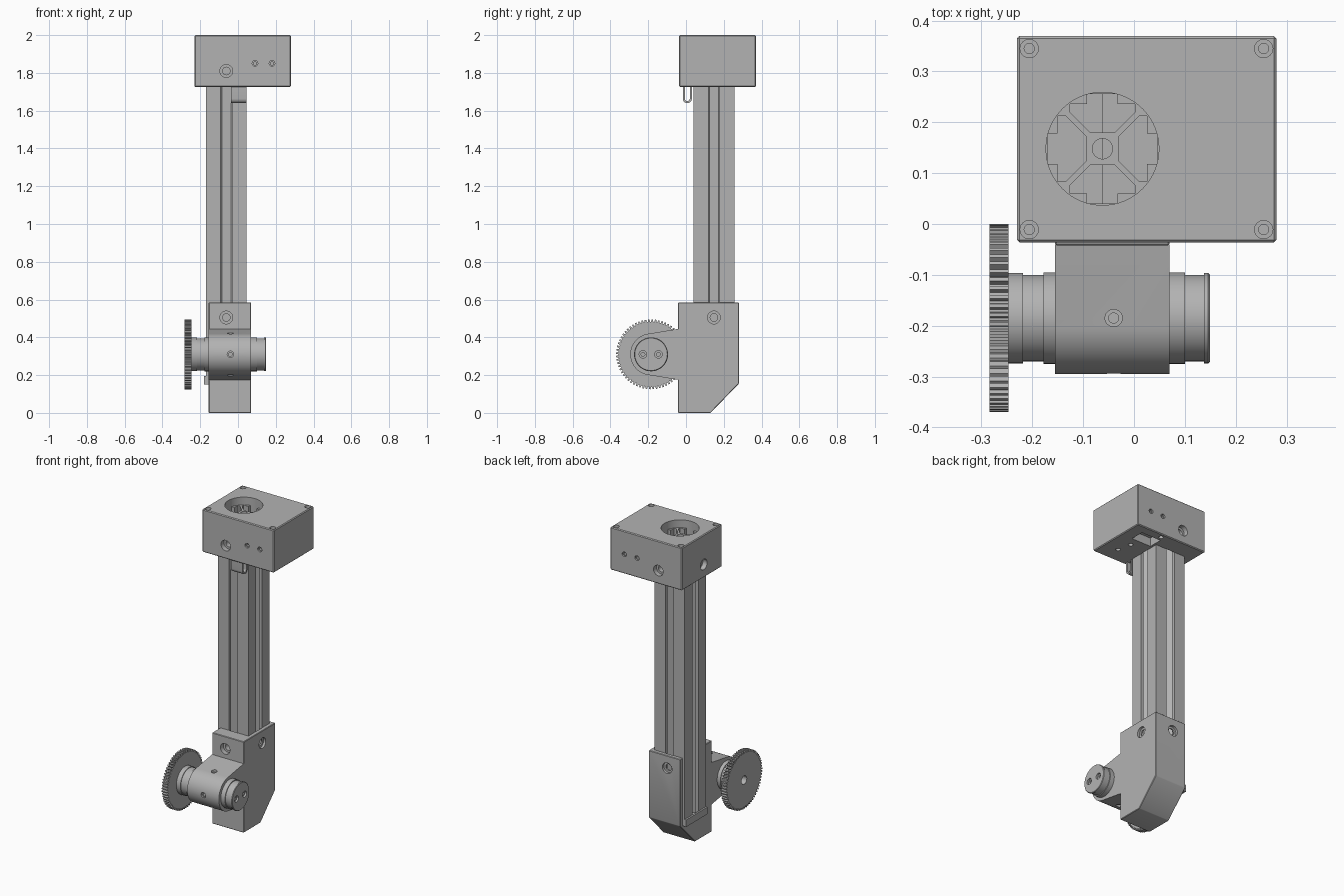
import bpy, bmesh
from math import sin, cos, pi, radians
from mathutils import Vector

cube = bpy.data.objects.get("Cube")
if cube:
    bpy.data.objects.remove(cube)

grey = bpy.data.materials.new("mid_grey")
grey.use_nodes = True
GREY = (0.45, 0.45, 0.45, 1)
grey.diffuse_color = GREY
grey.node_tree.nodes["Principled BSDF"].inputs["Base Color"].default_value = GREY

X, Y, Z = Vector((1, 0, 0)), Vector((0, 1, 0)), Vector((0, 0, 1))


def finish(name, bm):
    bmesh.ops.recalc_face_normals(bm, faces=bm.faces)
    mesh = bpy.data.meshes.new(name)
    bm.to_mesh(mesh)
    bm.free()
    mesh.materials.append(grey)
    mesh.shade_smooth()
    mesh.set_sharp_from_angle(angle=radians(25))
    obj = bpy.data.objects.new(name, mesh)
    bpy.context.scene.collection.objects.link(obj)
    return obj


def add_prism(bm, pts, axis, lo, hi):
    """Extrude a 2D outline along x (y, z points) or z (x, y points)."""
    def place(p, h):
        return (h, p[0], p[1]) if axis == "x" else (p[0], p[1], h)
    face = bm.faces.new([bm.verts.new(place(p, lo)) for p in pts])
    geo = bmesh.ops.extrude_face_region(bm, geom=[face])["geom"]
    shift = Vector((hi - lo, 0, 0) if axis == "x" else (0, 0, hi - lo))
    bmesh.ops.translate(bm, vec=shift, verts=[g for g in geo if isinstance(g, bmesh.types.BMVert)])


def add_box(bm, x0, x1, y0, y1, z0, z1):
    add_prism(bm, [(x0, y0), (x1, y0), (x1, y1), (x0, y1)], "z", z0, z1)


def add_lathe(bm, origin, direction, profile, sides=32):
    """Spin (distance, radius) steps around a line, with closed ends."""
    u = direction.orthogonal().normalized()
    v = direction.cross(u)
    rings = []
    for d, r in profile:
        c = Vector(origin) + direction * d
        rings.append([bm.verts.new(c + (u * cos(t) + v * sin(t)) * r)
                      for t in (2 * pi * i / sides for i in range(sides))])
    for a, b in zip(rings, rings[1:]):
        for i in range(sides):
            j = (i + 1) % sides
            bm.faces.new((a[i], a[j], b[j], b[i]))
    bm.faces.new(rings[0])
    bm.faces.new(rings[-1])


def add_bore(bm, origin, inward, wide, step, narrow, depth):
    add_lathe(bm, origin, inward, [(-0.03, wide), (step, wide), (step, narrow), (depth, narrow)], 24)


def soften(bm, width):
    bmesh.ops.recalc_face_normals(bm, faces=bm.faces)
    bmesh.ops.bevel(bm, geom=bm.edges[:], offset=width, segments=1, affect="EDGES")


def cut(obj, *cutters):
    """Subtract each cutter mesh from the object and discard the cutters."""
    helpers = []
    for bm in cutters:
        helper = finish("cutter", bm)
        helper.hide_render = True
        mod = obj.modifiers.new("cut", "BOOLEAN")
        mod.object, mod.operation, mod.solver = helper, "DIFFERENCE", "EXACT"
        helpers.append(helper)
    graph = bpy.context.evaluated_depsgraph_get()
    mesh = bpy.data.meshes.new_from_object(obj.evaluated_get(graph))
    obj.modifiers.clear()
    obj.data = mesh
    for helper in helpers:
        bpy.data.objects.remove(helper)
    mesh.materials.clear()
    mesh.materials.append(grey)
    mesh.shade_smooth()
    mesh.set_sharp_from_angle(angle=radians(25))


# Slotted post
PX, PY, HALF = -0.062, 0.148, 0.108
side = [(-HALF, HALF), (-0.03, HALF), (-0.03, 0.088), (-0.064, 0.088), (-0.064, 0.072), (-0.024, 0.032)]
side += [(-x, y) for x, y in reversed(side[1:])]
outline = []
for k in range(4):
    c, s = cos(-k * pi / 2), sin(-k * pi / 2)
    outline += [(PX + x * c - y * s, PY + x * s + y * c) for x, y in side]
bm = bmesh.new()
add_prism(bm, outline, "z", 0.165, 1.95)
post = finish("slotted_post", bm)
bm = bmesh.new()
add_lathe(bm, (PX, PY, 0.1), Z, [(0, 0.02), (2, 0.02)], 24)
cut(post, bm)

# Head box with socket, round opening and screw holes
bm = bmesh.new()
add_box(bm, -0.23, 0.28, -0.036, 0.37, 1.725, 2.0)
soften(bm, 0.005)
head = finish("head_box", bm)
socket, opening, holes = bmesh.new(), bmesh.new(), bmesh.new()
add_box(socket, PX - HALF, PX + HALF, PY - HALF, PY + HALF, 1.6, 1.95)
add_lathe(opening, (PX, PY, 1.9), Z, [(0, 0.111), (0.2, 0.111)], 64)
for x in (-0.206, 0.255):
    for y in (-0.011, 0.345):
        add_bore(holes, (x, y, 2), -Z, 0.018, 0.02, 0.01, 0.12)
for y, inward in ((-0.036, Y), (0.37, -Y)):
    add_bore(holes, (PX, y, 1.81), inward, 0.034, 0.03, 0.02, 0.06)
    for x in (0.09, 0.18):
        add_bore(holes, (x, y, 1.85), inward, 0.015, 0.01, 0.009, 0.05)
add_bore(holes, (-0.23, PY, 1.81), X, 0.034, 0.03, 0.02, 0.05)
add_box(holes, 0.06, 0.2, 0.22, 0.31, 1.6, 1.78)
for x, y in ((0.16, 0.16), (0.08, 0.34), (0.18, 0.07)):
    add_lathe(holes, (x, y, 1.65), Z, [(0, 0.014), (0.13, 0.014)], 20)
cut(head, socket, opening, holes)

# Cable loop below the head
loop = []
for r, order in ((0.024, 1), (0.013, -1)):
    arc = [(0.007 + r * cos(t), 1.664 + r * sin(t)) for t in (pi + pi * i / 12 for i in range(13))]
    loop += ([(arc[0][0], 1.73)] + arc + [(arc[-1][0], 1.73)])[::order]
bm = bmesh.new()
add_prism(bm, loop, "x", -0.037, 0.045)
finish("cable_loop", bm)

# Foot bracket, open on one side for the post
bm = bmesh.new()
add_prism(bm, [(-0.042, 0), (0.13, 0), (0.28, 0.155), (0.28, 0.585), (-0.042, 0.585)], "x", -0.155, 0.07)
soften(bm, 0.003)
bracket = finish("foot_bracket", bm)
channel, holes = bmesh.new(), bmesh.new()
add_box(channel, -0.3, PX + HALF, PY - HALF, PY + HALF, 0.155, 0.7)
add_bore(holes, (PX, -0.042, 0.505), Y, 0.034, 0.03, 0.02, 0.1)
add_bore(holes, (PX, 0.28, 0.505), -Y, 0.034, 0.015, 0.02, 0.05)
add_bore(holes, (0.07, PY, 0.505), -X, 0.034, 0.015, 0.02, 0.05)
cut(bracket, channel, holes)

# Floor lip that retains the post
bm = bmesh.new()
add_box(bm, -0.181, PX, PY - HALF, PY + HALF, 0.15, 0.166)
add_box(bm, -0.181, -0.17, PY - HALF, PY + HALF, 0.15, 0.195)
finish("post_lip", bm)

# Axle housing: round nose tapering out of the bracket
CY, CZ = -0.185, 0.31
nose = [(CY + 0.11 * cos(t), CZ + 0.11 * sin(t)) for t in (radians(99 + 162 * i / 32) for i in range(33))]
bm = bmesh.new()
add_prism(bm, nose + [(-0.04, 0.175), (-0.04, 0.445)], "x", -0.155, 0.07)
housing = finish("axle_housing", bm)
bm = bmesh.new()
for origin, inward in (((-0.04, CY, 0.42), -Z), ((-0.04, CY, 0.2), Z), ((-0.04, -0.295, CZ), Y)):
    add_bore(bm, origin, inward, 0.017, 0.012, 0.01, 0.04)
cut(housing, bm)

# Stepped axle ends
bm = bmesh.new()
add_lathe(bm, (0, CY, CZ), X, [(0.06, 0.09), (0.1, 0.09), (0.1, 0.085), (0.138, 0.085),
                              (0.138, 0.089), (0.146, 0.089), (0.149, 0.086)], 48)
cap = finish("axle_cap", bm)
bm = bmesh.new()
for y in (-0.228, -0.146):
    add_bore(bm, (0.149, y, CZ), -X, 0.02, 0.012, 0.01, 0.05)
cut(cap, bm)
bm = bmesh.new()
add_lathe(bm, (0, CY, CZ), X, [(-0.248, 0.089), (-0.218, 0.089), (-0.218, 0.085), (-0.178, 0.085),
                              (-0.178, 0.09), (-0.15, 0.09)], 48)
hub = finish("gear_hub", bm)

# Toothed drive gear with a centre bore
TEETH = 64
teeth = []
for i in range(TEETH):
    for part, r in ((0.0, 0.172), (0.3, 0.172), (0.45, 0.185), (0.85, 0.185)):
        t = 2 * pi * (i + part) / TEETH
        teeth.append((CY + r * cos(t), CZ + r * sin(t)))
bm = bmesh.new()
add_prism(bm, teeth, "x", -0.284, -0.247)
gear = finish("drive_gear", bm)
for part in (gear, hub):
    bm = bmesh.new()
    add_lathe(bm, (-0.32, CY, CZ), X, [(0, 0.027), (0.12, 0.027)], 32)
    cut(part, bm)
